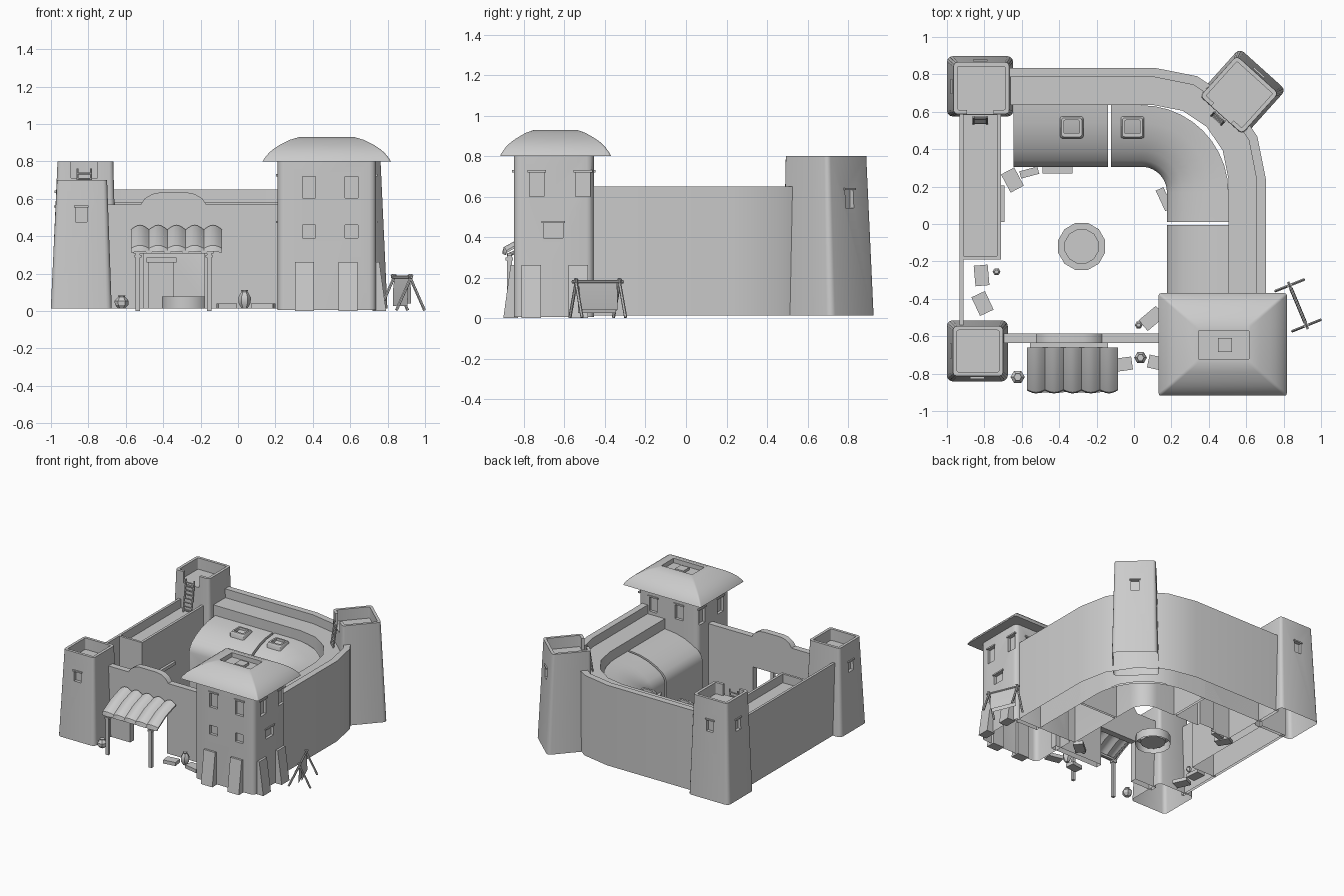
import bpy, bmesh, math
from mathutils import Vector, Matrix

if "Cube" in bpy.data.objects:
    bpy.data.objects.remove(bpy.data.objects["Cube"])

B = 0.012  # ground level of most walls


def make(name, bm, M=None):
    bmesh.ops.recalc_face_normals(bm, faces=bm.faces)
    me = bpy.data.meshes.new(name)
    bm.to_mesh(me)
    bm.free()
    o = bpy.data.objects.new(name, me)
    bpy.context.collection.objects.link(o)
    if M:
        me.transform(M)
    return o


def loft(name, loops, M=None, cap=True):
    bm = bmesh.new()
    rings = [[bm.verts.new(p) for p in l] for l in loops]
    n = len(rings[0])
    for a, b in zip(rings, rings[1:]):
        for i in range(n):
            bm.faces.new((a[i], a[(i + 1) % n], b[(i + 1) % n], b[i]))
    if cap:
        bm.faces.new(rings[0])
        bm.faces.new(rings[-1])
    return make(name, bm, M)


def rrect(x0, x1, y0, y1, z, r=0.03, n=3):
    pts = []
    for k, (cx, cy) in enumerate([(x1 - r, y1 - r), (x0 + r, y1 - r), (x0 + r, y0 + r), (x1 - r, y0 + r)]):
        for i in range(n + 1):
            a = math.radians(90 * (k + i / n))
            pts.append((cx + r * math.cos(a), cy + r * math.sin(a), z))
    return pts


def sweep(name, frames, prof):
    """frames: (x, y, degrees of outward direction); prof: (distance, z)"""
    return loft(name, [[(x + d * math.cos(math.radians(a)), y + d * math.sin(math.radians(a)), z)
                        for d, z in prof] for x, y, a in frames])


def add_box(bm, x0, x1, y0, y1, z0, z1):
    m = Matrix.LocRotScale(((x0 + x1) / 2, (y0 + y1) / 2, (z0 + z1) / 2), None, (x1 - x0, y1 - y0, z1 - z0))
    bmesh.ops.create_cube(bm, size=1, matrix=m)


def box(name, *dims, M=None):
    bm = bmesh.new()
    add_box(bm, *dims)
    return make(name, bm, M)


def rod(name, a, b, r=0.009, n=8):
    a, b = Vector(a), Vector(b)
    bm = bmesh.new()
    m = Matrix.Translation((a + b) / 2) @ (b - a).to_track_quat('Z', 'Y').to_matrix().to_4x4()
    bmesh.ops.create_cone(bm, cap_ends=True, segments=n, radius1=r, radius2=r, depth=(b - a).length, matrix=m)
    return make(name, bm)


def cut(o, boxes, M=None):
    for d in boxes:
        c = box("cutter", *d, M=M)
        c.hide_render = True
        m = o.modifiers.new("cut", 'BOOLEAN')
        m.object, m.operation, m.solver = c, 'DIFFERENCE', 'EXACT'
        bpy.context.view_layer.objects.active = o
        bpy.ops.object.modifier_apply(modifier=m.name)
        bpy.data.objects.remove(c)


def window(x, y, w, z0, z1, along_x, M=None, lintel=True):
    """adds a lintel and returns the box to cut away"""
    def dims(h, t, a, b):
        return (x - h, x + h, y - t, y + t, a, b) if along_x else (x - t, x + t, y - h, y + h, a, b)
    if lintel:
        box("window_lintel", *dims(w / 2 + .01, .008, z1, z1 + .011), M=M)
    return dims(w / 2, .022, z0, z1)


def corner_tower(name, M, base, top, H, wins, ladder):
    f, t = H - .09, .022
    inner = (top[0] + t, top[1] - t, top[2] + t, top[3] - t)
    o = loft(name, [rrect(*base, B), rrect(*top, H, .022), rrect(*inner, H, .008), rrect(*inner, f, .008)], M)
    k = .76
    mid = [b + (c - b) * k for b, c in zip(base, top)]
    cuts = []
    for s in wins:
        x, y, ax = {'L': (mid[0], 0, False), 'F': (0, mid[2], True), 'B': (0, mid[3], True)}[s]
        cuts.append(window(x, y, .06, H * .68, H * .79, ax, M))
    if ladder:  # parapet gap with leaning ladder in front
        cuts.append((-.07, .07, top[2] - .03, top[2] + .04, f, H + .05))
        y0, y1 = base[2] - .04, base[2] - .002
        for x in (-.036, .036):
            rod("ladder_rail", M @ Vector((x, y0, .5)), M @ Vector((x, y1, H - .04)), .006, 6)
        for i in range(8):
            z = .525 + i * .03
            y = y0 + (y1 - y0) * (z - .5) / .26
            rod("ladder_rung", M @ Vector((-.036, y, z)), M @ Vector((.036, y, z)), .006, 6)
    cut(o, cuts, M)


# Corner towers
T = Matrix.Translation
big = ((-.178, .176, -.16, .162), (-.143, .155, -.147, .13), .8)
corner_tower("front_left_tower", T((-.838, -.678, 0)), (-.163, .163, -.163, .163), (-.13, .138, -.135, .132), .7, "FL", False)
corner_tower("back_left_tower", T((-.822, .735, 0)), *big, "BL", True)
corner_tower("back_right_tower", T((.58, .71, 0)) @ Matrix.Rotation(math.radians(-42), 4, 'Z'),
             (-.165, .168, -.18, .16), (-.15, .15, -.17, .12), .8, "B", True)

# Curved rear wall with parapet and walkway
arc = [90, 67.5, 45, 22.5, 0]
sweep("rear_curtain_wall", [(-.67, .24, 90)] + [(.11, .24, a) for a in arc] + [(.11, -.5, 0)],
      [(.595, B), (.595, .65), (.545, .65), (.545, .58), (.395, .58), (.395, B)])

# Lean-to houses with rounded roofs
hp = [(.136, B), (.136, .335), (.146, .37), (.17, .4), (.22, .435), (.29, .468), (.37, .49), (.465, .5), (.465, B)]
h1 = sweep("left_house", [(-.645, .17, 90), (-.14, .17, 90)], hp)
cut(h1, [(-.475, -.345, .28, .335, -.1, .26)])
box("left_house_lintel", -.49, -.33, .27, .315, .26, .285)
sweep("corner_house", [(-.122, .17, 90)] + [(.04, .17, 90 - 9 * i) for i in range(11)] + [(.04, .012, 0)], hp)
sweep("right_house", [(.04, -.005, 0), (.04, -.46, 0)], hp)
box("corner_house_lintel", -.015, .03, -.06, .06, .26, .285,
    M=T((.155, .13, 0)) @ Matrix.Rotation(math.radians(25), 4, 'Z'))
for x in (-.333, -.008):  # skylights
    s = ((x - .062, x + .062, .458, .575), (x - .041, x + .041, .483, .555))
    loft("skylight", [rrect(*s[0], .43, .012), rrect(*s[0], .495, .012), rrect(x - .054, x + .054, .466, .567, .51, .012),
                      rrect(*s[1], .51, .006), rrect(*s[1], .475, .006)])

# Left wall with tray-shaped walkway
box("left_wall", -.932, -.912, -.55, .6, B, .58)
w = box("left_walkway", -.932, -.712, -.19, .6, B, .58)
cut(w, [(-.914, -.732, -.172, .585, .51, .7)])
box("left_door_lintel", -.72, -.692, .01, .205, .26, .285)

# Front wall with raised centre and gate
outline = [(-.7, B), (-.7, .57), (-.52, .57), (-.5, .6), (-.46, .625), (-.42, .633), (-.27, .633),
           (-.23, .625), (-.19, .6), (-.17, .57), (.25, .57), (.25, B), (-.18, B), (-.18, .33), (-.505, .33), (-.505, B)]
loft("front_wall", [[(x, y, z) for x, z in outline] for y in (-.635, -.585)])

# Main tower with windows
main = loft("main_tower", [rrect(.212, .738, -.85, -.455, z, .035) for z in (.005, .81)])
cuts = []
for y in (-.85, -.455):
    for x in (.38, .607):
        cuts += [window(x, y, .07, .605, .72, True), window(x, y, .068, .39, .46, True, lintel=False)]
for x in (.212, .738):
    cuts += [window(x, y, .073, .6, .72, False) for y in (-.737, -.508)]
    cuts.append(window(x, -.655, .095, .395, .47, False))
cut(main, cuts)

# Domed hip roof with recessed hatch
roof = [rrect(.22, .73, -.84, -.46, .8, .02)]
for i, z in [(0, .8), (.008, .815), (.033, .845), (.06, .868), (.09, .887), (.145, .915), (.195, .93)]:
    j = i * .87
    roof.append(rrect(.132 + i, .817 - i, -.918 + j, -.37 - j, z, .012))
for z in (.93, .895):
    roof.append(rrect(.345, .615, -.722, -.57, z, .004))
loft("main_roof", roof)
box("roof_hatch", .45, .525, -.685, -.61, .89, .915)

# Buttresses: wedge profile swept sideways
wedge = [(-.02, 0), (.052, 0), (.016, .262), (-.02, .262)]
for x in (.355, .588):
    sweep("buttress", [(x - .05, -.85, 270), (x + .05, -.85, 270)], wedge)
for y in (-.765, -.533):
    sweep("buttress", [(.74, y - .048, 0), (.74, y + .048, 0)], wedge)

# Scalloped gate canopy on posts
xs = [(-.573 + .488 * i / 30, abs(math.sin(math.pi * i / 6))) for i in range(31)]
loops = []
for y, z, k, dy in [(-.66, .435, .024, 0), (-.78, .395, .022, 0), (-.885, .335, .016, .015), (-.889, .323, .006, .017)]:
    loops.append([(x, y - dy * b, z + k * b) for x, b in xs] +
                 [(x, y - dy * b, z - .012 + k * b) for x, b in reversed(xs)])
loft("gate_canopy", loops)
for x in (-.535, -.155):
    box("canopy_post", x - .012, x + .012, -.884, -.86, 0, .32)
    box("canopy_post_cap", x - .018, x + .018, -.89, -.854, .285, .3)
    rod("canopy_rafter", (x, -.64, .415), (x, -.87, .315))
box("canopy_front_beam", -.56, -.13, -.882, -.862, .306, .323)
box("canopy_back_beam", -.555, -.14, -.66, -.635, .4, .425)

# Well
def ring(r, z):
    return [(-.28 + r * math.cos(math.tau * (i + .5) / 12), -.12 + r * math.sin(math.tau * (i + .5) / 12), z) for i in range(12)]
loft("well", [ring(.13, B), ring(.13, .078), ring(.092, .078), ring(.092, .03)])

# Crates
for x, y, a, sx, sy in [(-.65, .235, 28, .08, .11), (-.815, -.275, 5, .075, .11), (-.81, -.425, 25, .08, .11),
                        (-.06, -.75, 8, .1, .07), (.135, -.745, -12, .12, .07), (.095, -.505, -50, .075, .12),
                        (-.56, .275, 15, .1, .04)]:
    box("crate", -sx / 2, sx / 2, -sy / 2, sy / 2, .012, .04,
        M=T((x, y, 0)) @ Matrix.Rotation(math.radians(a), 4, 'Z'))

# Pots
for x, y, r, h in [(-.622, -.818, .038, .07), (.035, -.715, .034, .1), (-.735, -.255, .021, .045), (.025, -.54, .021, .045)]:
    loft("pot", [[(x + r * f * math.cos(math.tau * i / 6), y + r * f * math.sin(math.tau * i / 6), B + h * z) for i in range(6)]
                 for z, f in [(0, .45), (.3, .95), (.6, 1), (.85, .6), (.9, .45), (1, .55)]])

# Drying rack with hanging cloth
ends = [Vector((.832, -.328, .18)), Vector((.922, -.543, .18))]
side = Vector((.075, .03, 0))
for e in ends:
    for s in (-1, 1):
        foot = e + side * s
        foot.z = .004
        rod("rack_leg", foot, e - side * s * .12 + Vector((0, 0, .015)), .008, 6)
d = (ends[1] - ends[0]).normalized()
rod("rack_rail", ends[0] - d * .02, ends[1] + d * .02, .008, 6)
a, b = ends[0] + d * .015, ends[1] - d * .015
n = Vector((.009, .0038, 0))
sheet = []
for k, z in [(-1, .03), (-.9, .12), (0, .189), (.9, .12), (1, .045)]:
    p = [q + n * k for q in (a, b)]
    sheet.append([(p[0].x, p[0].y, z), (p[1].x, p[1].y, z), (p[1].x, p[1].y, z - .004), (p[0].x, p[0].y, z - .004)])
loft("rack_cloth", sheet)

# Walls stand open on the ground: drop their undersides
for o in bpy.data.objects:
    if any(k in o.name for k in ("tower", "wall", "house", "walk", "well")):
        bm = bmesh.new()
        bm.from_mesh(o.data)
        under = [f for f in bm.faces if all(v.co.z < B + .003 for v in f.verts)]
        bmesh.ops.delete(bm, geom=under, context='FACES')
        bm.to_mesh(o.data)
        bm.free()

# Smooth shading with sharp edges kept
bpy.ops.object.select_all(action='SELECT')
bpy.context.view_layer.objects.active = bpy.data.objects["main_roof"]
bpy.ops.object.shade_smooth_by_angle(angle=math.radians(32))
